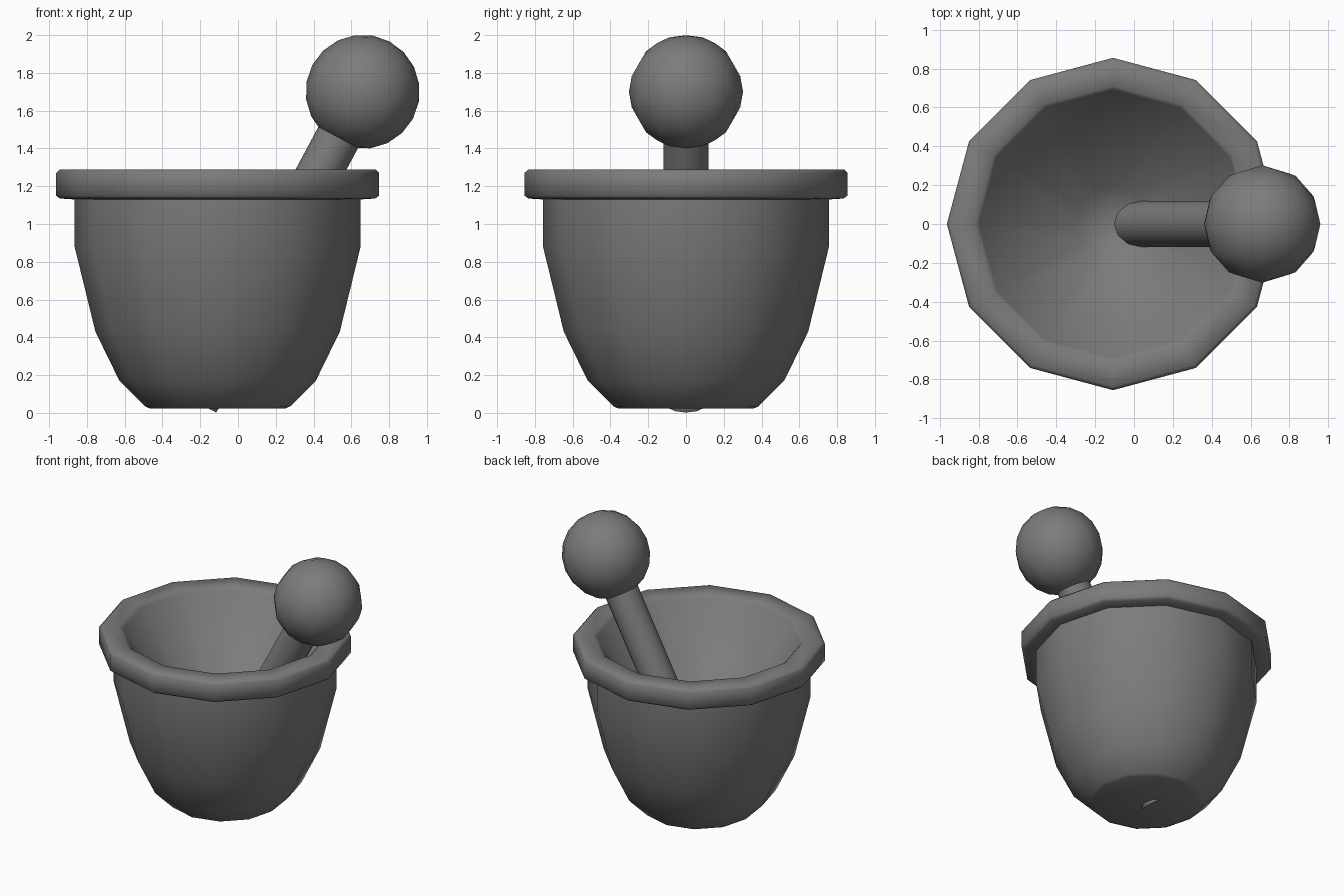
import bpy, bmesh, math
from mathutils import Vector, Matrix

if "Cube" in bpy.data.objects:
    bpy.data.objects.remove(bpy.data.objects["Cube"])

SIDES = 12
stone = bpy.data.materials.new("dark_stone")
stone.diffuse_color = (.2, .2, .2, 1)
stone.use_nodes = True
stone.node_tree.nodes["Principled BSDF"].inputs["Base Color"].default_value = stone.diffuse_color


def finish(bm, name, angle=40):
    bmesh.ops.remove_doubles(bm, verts=bm.verts, dist=1e-5)
    bmesh.ops.recalc_face_normals(bm, faces=bm.faces)
    me = bpy.data.meshes.new(name)
    bm.to_mesh(me)
    bm.free()
    me.materials.append(stone)
    ob = bpy.data.objects.new(name, me)
    bpy.context.collection.objects.link(ob)
    bpy.ops.object.select_all(action='DESELECT')
    ob.select_set(True)
    bpy.context.view_layer.objects.active = ob
    bpy.ops.object.shade_smooth_by_angle(angle=math.radians(angle))
    return ob


def lathe(name, profile, x, angle=40):
    bm = bmesh.new()
    vs = [bm.verts.new((r, 0, z)) for r, z in profile]
    es = [bm.edges.new(p) for p in zip(vs, vs[1:])]
    bmesh.ops.spin(bm, geom=vs + es, cent=(0, 0, 0), axis=(0, 0, 1),
                   angle=math.tau, steps=SIDES, use_merge=True)
    bmesh.ops.translate(bm, verts=bm.verts, vec=(x, 0, 0))
    return finish(bm, name, angle)


# Mortar: outer wall, rolled rim and funnel-like inside
lathe("mortar", [
    (0, .024), (.36, .024), (.385, .035), (.52, .17), (.647, .43), (.757, .88),
    (.757, 1.13), (.835, 1.135), (.855, 1.15), (.855, 1.27), (.837, 1.288),
    (.71, 1.288), (.69, 1.265), (.19, .545), (0, .53)], -.108, 60)

# Pestle handle, leaning and poking through the base
top, end = Vector((.66, 0, 1.7)), Vector((-.22, 0, .058))
axis = top - end
lean = axis.to_track_quat('Z', 'Y').to_matrix().to_4x4()
bm = bmesh.new()
bmesh.ops.create_cone(bm, cap_ends=True, segments=SIDES, radius1=.119,
                      radius2=.119, depth=axis.length,
                      matrix=Matrix.Translation((top + end) / 2) @ lean)
finish(bm, "pestle_handle")

# Pestle knob, leaning with the handle
bm = bmesh.new()
bmesh.ops.create_uvsphere(bm, u_segments=SIDES, v_segments=10, radius=.302,
                          matrix=Matrix.Translation(top) @ lean)
finish(bm, "pestle_knob")
